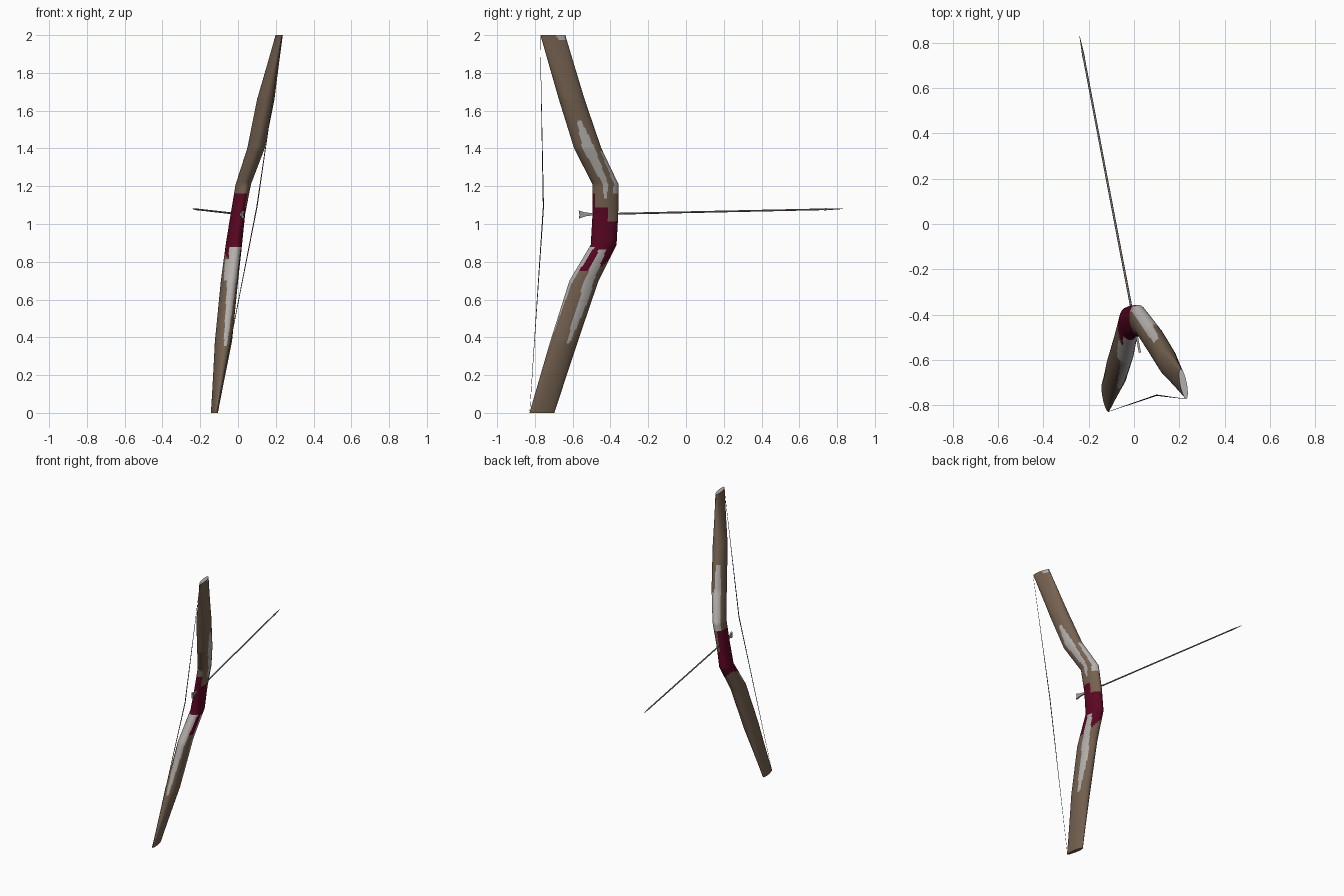
import bpy, bmesh, math
from mathutils import Vector

if "Cube" in bpy.data.objects:
    bpy.data.objects.remove(bpy.data.objects["Cube"])


def material(name, rgb):
    m = bpy.data.materials.new(name)
    m.diffuse_color = (*rgb, 1)
    m.use_nodes = True
    m.node_tree.nodes["Principled BSDF"].inputs["Base Color"].default_value = m.diffuse_color
    return m


WOOD = material("brown wood", (0.18, 0.122, 0.082))
GRIP = material("dark red wrap", (0.105, 0.002, 0.016))
PALE = material("pale grey inlay", (0.45, 0.43, 0.41))
CORD = material("dark cord", (0.10, 0.09, 0.09))
SHAFT = material("grey shaft", (0.22, 0.20, 0.20))
VANE = material("grey feather", (0.34, 0.32, 0.32))

FORWARD = Vector((-0.187, 0.982, 0))   # shooting direction, wide axis of the bow
SIDE = Vector((0.982, 0.187, 0))


def finish(name, bm, mats, angle=40):
    bmesh.ops.recalc_face_normals(bm, faces=bm.faces)
    me = bpy.data.meshes.new(name)
    bm.to_mesh(me)
    bm.free()
    ob = bpy.data.objects.new(name, me)
    bpy.context.collection.objects.link(ob)
    for m in mats:
        me.materials.append(m)
    bpy.ops.object.select_all(action='DESELECT')
    ob.select_set(True)
    bpy.context.view_layer.objects.active = ob
    bpy.ops.object.shade_smooth_by_angle(angle=math.radians(angle))
    return ob


def bridge(bm, rings):
    out = []
    for i in range(len(rings) - 1):
        r0, r1 = rings[i], rings[i + 1]
        n = len(r0)
        for j in range(n):
            k = (j + 1) % n
            out.append((bm.faces.new((r0[j], r0[k], r1[k], r1[j])), i, j))
    return out


# Bow stations: z, centre x, centre y, half width forward, half width sideways
STATIONS = [
    (0.00, -0.125, -0.763, 0.067, 0.014),
    (0.38, -0.077, -0.645, 0.074, 0.044),
    (0.70, -0.045, -0.540, 0.078, 0.044),
    (0.89, -0.022, -0.436, 0.069, 0.042),
    (1.05, -0.001, -0.427, 0.069, 0.037),
    (1.21, 0.028, -0.426, 0.070, 0.039),
    (1.40, 0.095, -0.520, 0.073, 0.045),
    (1.66, 0.147, -0.605, 0.069, 0.045),
    (2.00, 0.218, -0.705, 0.067, 0.015),
]

# Inlay pieces: start z, end z, angle range at start, angle range at end
INLAYS = [
    (1.14, 1.40, -14, 0, -30, 25), (1.40, 1.55, -30, 25, -14, 4),      # upper, right face
    (1.16, 1.39, 30, 138, 50, 140), (1.39, 1.56, 86, 140, 95, 130),    # upper, forward edge
    (0.87, 0.62, -16, 18, -2, 44), (0.62, 0.37, -2, 44, 5, 20),        # lower, right face
    (0.88, 0.35, -138, -44, -102, -80),                                # lower, string side
    (0.81, 0.70, -165, -120, -150, -120),                              # lower, left edge
    (1.975, 2.0, 20, 60, 10, 65),                                      # upper tip
]


def bow_colour(deg, z):
    deg = (deg + 180) % 360 - 180
    for z0, z1, lo0, hi0, lo1, hi1 in INLAYS:
        t = (z - z0) / (z1 - z0)
        if 0 <= t <= 1 and lo0 + (lo1 - lo0) * t < deg < hi0 + (hi1 - hi0) * t:
            return 2
    bottom = 0.80 - 0.05 * math.cos(math.radians(deg + 30))
    top = 1.01 if 5 < deg < 95 else 1.085 if -60 < deg <= 5 else 1.155
    return 1 if bottom < z < top else 0


# Bow body
SEG = 60
bm = bmesh.new()
rings, heights = [], []
for a, b in zip(STATIONS, STATIONS[1:]):
    steps = max(1, round((b[0] - a[0]) / 0.0125))
    for s in range(steps + (b is STATIONS[-1])):
        t = s / steps
        z, cx, cy, wf, ws = [p + (q - p) * t for p, q in zip(a, b)]
        centre = Vector((cx, cy, z))
        rings.append([bm.verts.new(centre + SIDE * ws * math.cos(u) + FORWARD * wf * math.sin(u))
                      for u in (2 * math.pi * j / SEG for j in range(SEG))])
        heights.append(z)
for f, i, j in bridge(bm, rings):
    f.material_index = bow_colour((j + 0.5) * 360 / SEG, (heights[i] + heights[i + 1]) / 2)
bm.faces.new(rings[0])
bm.faces.new(rings[-1]).material_index = 2
finish("bow_body", bm, [WOOD, GRIP, PALE])


# Round rods through a list of (point, radius)
def rod(name, path, mat, seg=8):
    bm = bmesh.new()
    d = (Vector(path[-1][0]) - Vector(path[0][0])).normalized()
    u = d.orthogonal().normalized()
    v = d.cross(u)
    rings = [[bm.verts.new(Vector(p) + (u * math.cos(t) + v * math.sin(t)) * r)
              for t in (2 * math.pi * k / seg for k in range(seg))] for p, r in path]
    bridge(bm, rings)
    bm.faces.new(rings[0])
    bm.faces.new(rings[-1])
    return finish(name, bm, [mat], 60)


rod("bow_string", [((-0.112, -0.827, 0.01), 0.0008), ((0.10, -0.755, 1.09), 0.003),
                   ((0.231, -0.772, 1.99), 0.0008)], CORD, 6)

# Arrow
NOCK, TIP = Vector((0.026, -0.567, 1.05)), Vector((-0.24, 0.83, 1.08))
rod("arrow_shaft", [(NOCK.lerp(TIP, t), r) for t, r in
                    ((0.005, 0.005), (0.93, 0.0045))], SHAFT)
rod("arrow_head", [(NOCK.lerp(TIP, t), r) for t, r in
                   ((0.92, 0.0045), (0.935, 0.0055), (1.0, 0.0008))], SHAFT)

# Arrow feathers: two flared vanes, above and below the shaft
axis = (TIP - NOCK).normalized()
across = axis.cross(Vector((0, 0, 1))).normalized()
up = across.cross(axis)
bm = bmesh.new()
for way in (1, -1):
    profile = [(0.004, 0), (0, 0.021), (0.035, 0.010), (0.075, 0.006), (0.075, 0)]
    sides = [[bm.verts.new(NOCK + axis * l + up * way * h + across * s * 0.005)
              for l, h in profile] for s in (-1, 1)]
    bridge(bm, sides)
    for ring in sides:
        bm.faces.new(ring)
finish("arrow_feathers", bm, [VANE], 20)
